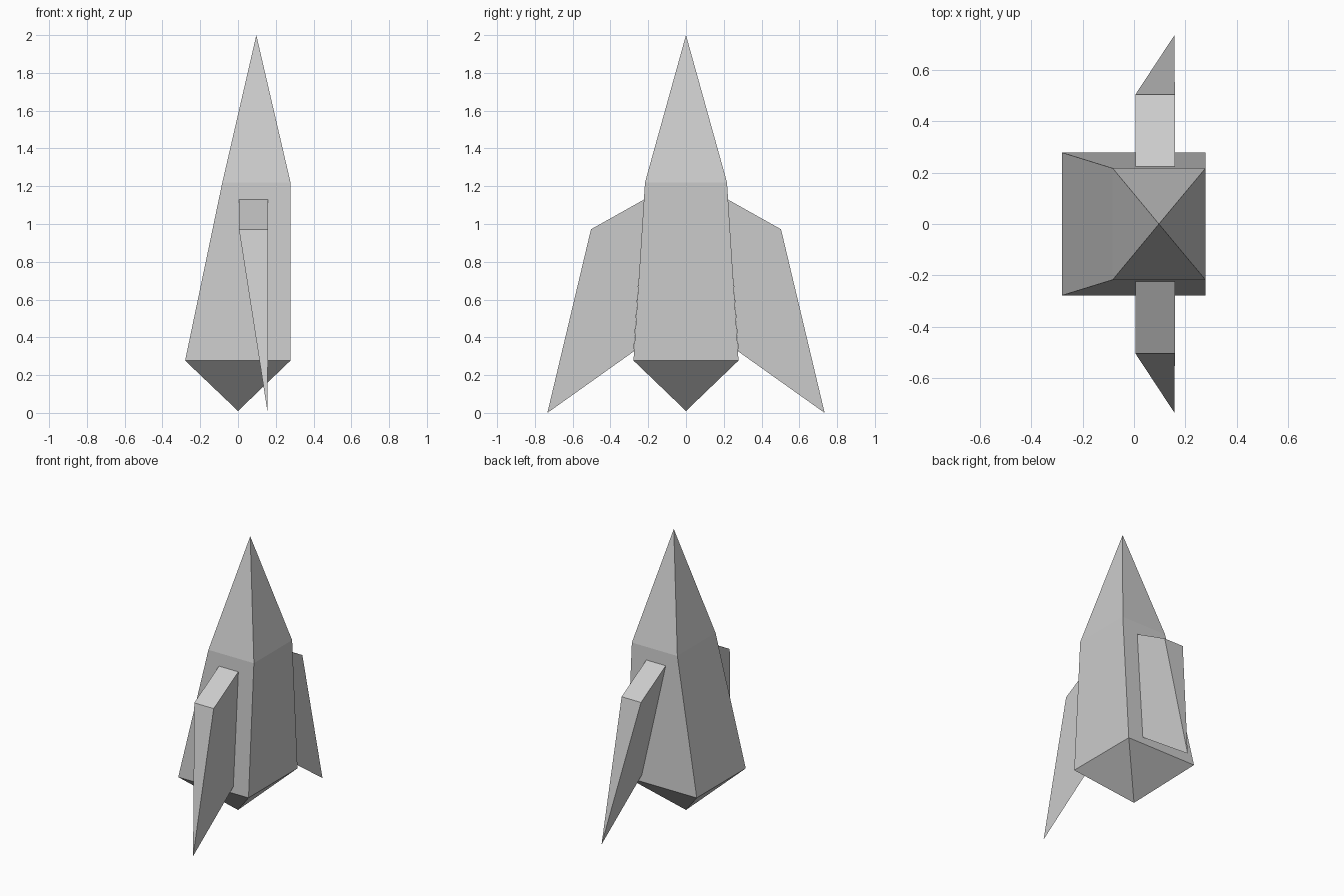
import bpy, bmesh

if "Cube" in bpy.data.objects:
    bpy.data.objects.remove(bpy.data.objects["Cube"])


def loft(name, rings):
    """Skin a list of point rings; every ring has 1, 2 or 4 points."""
    bm = bmesh.new()
    rows = []
    for ring in rings:
        verts = [bm.verts.new(p) for p in ring]
        step = 4 // len(verts)
        rows.append([v for v in verts for _ in range(step)])
    for a, b in zip(rows, rows[1:]):
        for i in range(4):
            j = (i + 1) % 4
            face = list(dict.fromkeys((a[i], a[j], b[j], b[i])))
            if len(face) > 2:
                bm.faces.new(face)
    for row in (rows[0], rows[-1]):
        if len(set(row)) == 4:
            bm.faces.new(row)
    bmesh.ops.recalc_face_normals(bm, faces=bm.faces)
    mesh = bpy.data.meshes.new(name)
    bm.to_mesh(mesh)
    bm.free()
    obj = bpy.data.objects.new(name, mesh)
    bpy.context.collection.objects.link(obj)
    return obj


def rect(x0, x1, y, z):
    return [(x0, -y, z), (x1, -y, z), (x1, y, z), (x0, y, z)]


# Hull: pointed tail, tapered four-sided body, pointed nose
loft("hull", [
    [(0, 0, 0.01)],
    rect(-0.28, 0.278, 0.278, 0.277),
    rect(-0.083, 0.278, 0.217, 1.22),
    [(0.097, 0, 2.0)],
])

# Side fins: blunt sloping top, pinched to a sharp lower edge
for name, s in (("front_fin", -1), ("back_fin", 1)):
    loft(name, [
        [(0.005, s * 0.221, 1.13), (0.005, s * 0.503, 0.972),
         (0.159, s * 0.503, 0.972), (0.159, s * 0.221, 1.13)],
        # lower edge: inner corner, outer tip, then back along the other side
        [(0.157, s * 0.277, 0.325), (0.157, s * 0.734, 0.0),
         (0.157, s * 0.734, 0.0), (0.157, s * 0.277, 0.325)],
    ])
    # Weld the doubled lower edge
    mesh = bpy.data.objects[name].data
    bm = bmesh.new()
    bm.from_mesh(mesh)
    bmesh.ops.remove_doubles(bm, verts=bm.verts, dist=0.0005)
    bmesh.ops.recalc_face_normals(bm, faces=bm.faces)
    bm.to_mesh(mesh)
    bm.free()
